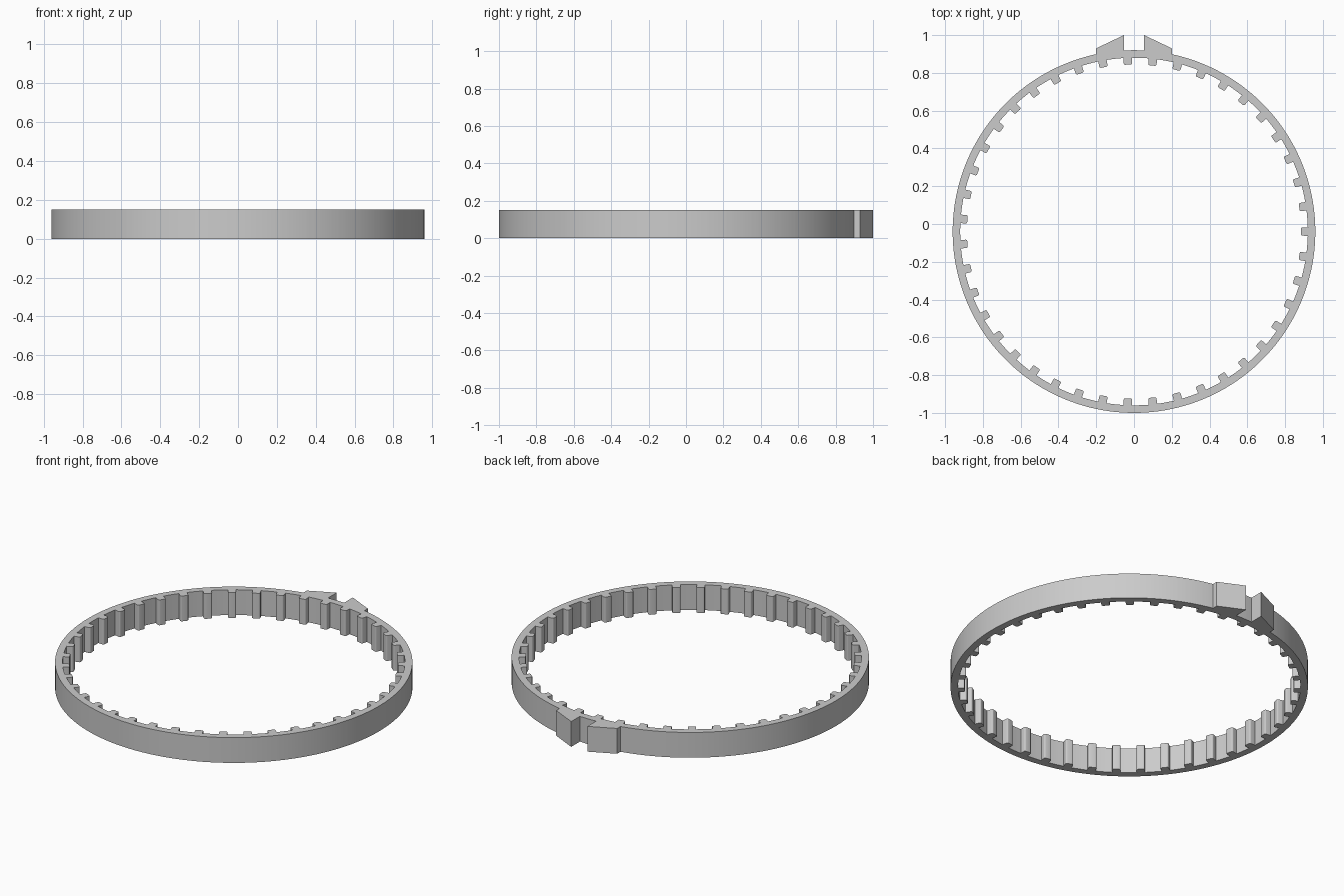
import bpy
import bmesh
from math import sin, cos, tau, hypot, atan2

cube = bpy.data.objects.get("Cube")
if cube:
    bpy.data.objects.remove(cube)

HEIGHT = 0.15
CENTRE_Y = -0.04
OUTER, INNER, TIP = 0.96, 0.92, 0.884
TEETH = 43
HALF_TOOTH = 0.022
ROUND = 0.008

grey = bpy.data.materials.new("plain grey")
grey.use_nodes = True
colour = (0.6, 0.6, 0.6, 1)
grey.diffuse_color = colour
grey.node_tree.nodes["Principled BSDF"].inputs["Base Color"].default_value = colour


def finish(bm, name):
    bmesh.ops.recalc_face_normals(bm, faces=bm.faces)
    mesh = bpy.data.meshes.new(name)
    bm.to_mesh(mesh)
    bm.free()
    obj = bpy.data.objects.new(name, mesh)
    bpy.context.collection.objects.link(obj)
    mesh.materials.append(grey)
    return obj


# Inner outline of one pitch: a rounded tooth, then the gap to the next tooth
def tooth_pitch():
    pitch = tau / TEETH
    corner = [(HALF_TOOTH - ROUND + ROUND * sin(a), TIP + ROUND - ROUND * cos(a))
              for a in (i * tau / 16 for i in range(5))]
    half = corner + [(HALF_TOOTH, INNER)]
    side = [(atan2(x, r), hypot(x, r)) for x, r in half]
    tooth = [(-a, r) for a, r in reversed(side)] + side
    root = side[-1][0]
    gap = [(root + (pitch - 2 * root) * i / 6, INNER) for i in range(1, 6)]
    return tooth + gap


# Toothed ring: quads between the round outside and the toothed inside
bm = bmesh.new()
columns = []
for n in range(TEETH):
    for a, r in tooth_pitch():
        a += n * tau / TEETH
        columns.append([bm.verts.new((rad * cos(a), CENTRE_Y + rad * sin(a), z))
                        for rad, z in ((OUTER, 0), (OUTER, HEIGHT), (r, HEIGHT), (r, 0))])
for i, here in enumerate(columns):
    after = columns[(i + 1) % len(columns)]
    for j in range(4):
        k = (j + 1) % 4
        bm.faces.new((here[j], here[k], after[k], after[j]))
ring = finish(bm, "toothed_ring")
bpy.ops.object.select_all(action="DESELECT")
ring.select_set(True)
bpy.context.view_layer.objects.active = ring
bpy.ops.object.shade_smooth_by_angle(angle=0.5)

# Pair of wedge lugs at the back, rooted in the ring
for name, side in (("left_lug", 1), ("right_lug", -1)):
    bm = bmesh.new()
    outline = [(0.053, 0.9), (0.2, 0.885), (0.2, 0.93), (0.053, 1.0)]
    base = bm.faces.new([bm.verts.new((side * x, y, 0)) for x, y in outline])
    out = bmesh.ops.extrude_face_region(bm, geom=[base])
    top = [v for v in out["geom"] if isinstance(v, bmesh.types.BMVert)]
    bmesh.ops.translate(bm, verts=top, vec=(0, 0, HEIGHT))
    finish(bm, name)
